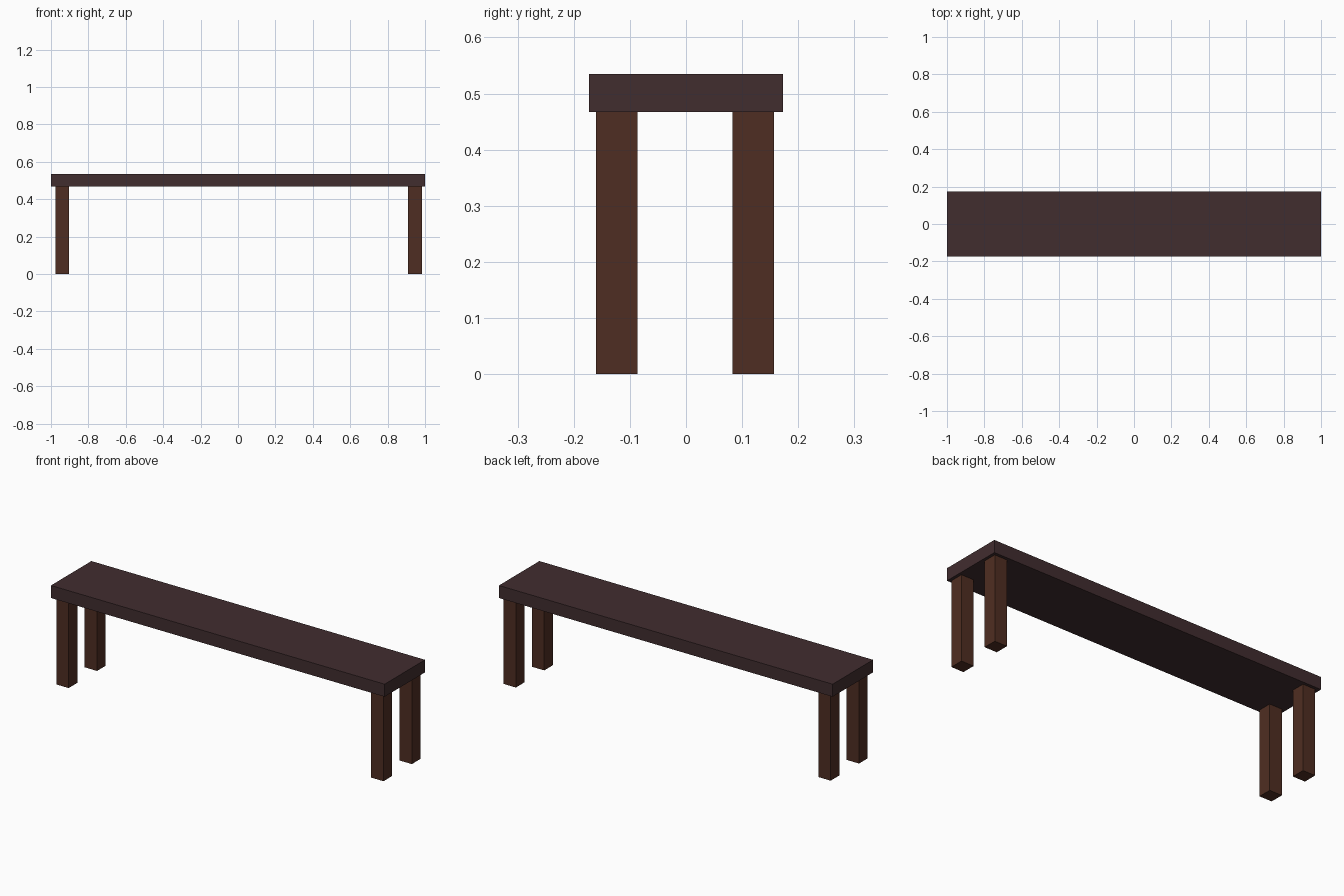
import bpy

if "Cube" in bpy.data.objects:
    bpy.data.objects.remove(bpy.data.objects["Cube"])


def material(name, color):
    m = bpy.data.materials.new(name)
    m.diffuse_color = (*color, 1.0)
    m.use_nodes = True
    m.node_tree.nodes["Principled BSDF"].inputs["Base Color"].default_value = m.diffuse_color
    return m


def box(name, lo, hi, mat):
    """Box spanning two opposite corners."""
    bpy.ops.mesh.primitive_cube_add(size=1)
    ob = bpy.context.object
    ob.name = name
    ob.location = [(a + b) / 2 for a, b in zip(lo, hi)]
    ob.scale = [b - a for a, b in zip(lo, hi)]
    bpy.ops.object.transform_apply(location=True, rotation=False, scale=True)
    ob.data.materials.append(mat)
    return ob


seat_wood = material("dark plum wood", (0.053, 0.026, 0.028))
leg_wood = material("reddish brown wood", (0.078, 0.027, 0.016))

# Seat plank
box("seat", (-1, -0.173, 0.467), (1, 0.173, 0.535), seat_wood)

# Four square legs, standing slightly inside the plank's corners
LEG = 0.074
for side, x in (("left", -0.977), ("right", 0.910)):
    for end, y in (("front", -0.160), ("back", 0.083)):
        box(f"{end}_{side}_leg", (x, y, 0), (x + LEG, y + LEG, 0.467), leg_wood)
